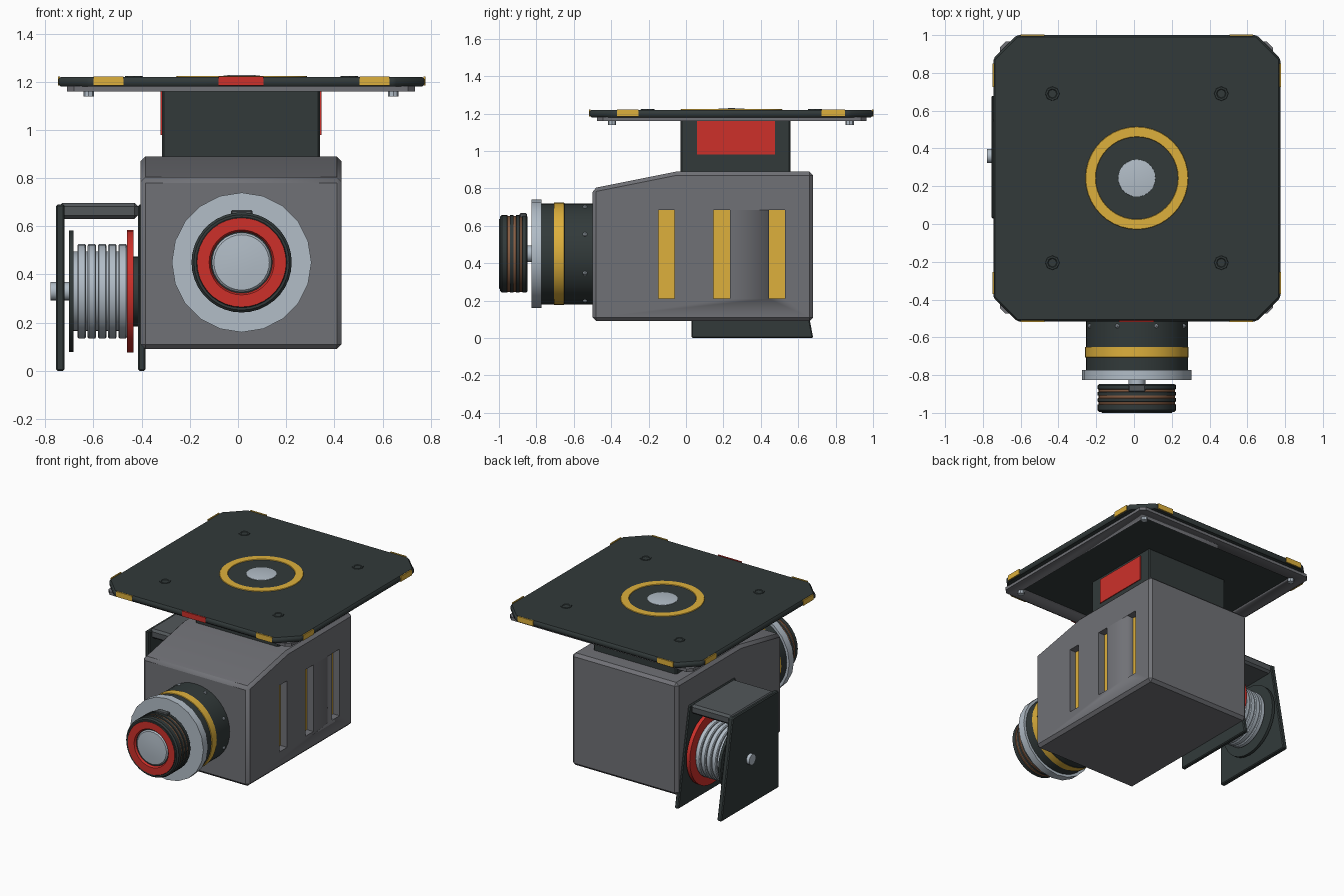
import bpy, bmesh, math
from mathutils import Vector

if "Cube" in bpy.data.objects:
    bpy.data.objects.remove(bpy.data.objects["Cube"])


def material(name, r, g, b):
    m = bpy.data.materials.new(name)
    lin = [((c / 255 + 0.055) / 1.055) ** 2.4 for c in (r, g, b)]
    m.diffuse_color = (*lin, 1)
    m.use_nodes = True
    m.node_tree.nodes["Principled BSDF"].inputs["Base Color"].default_value = m.diffuse_color
    return m


DARK = material("dark charcoal", 50, 58, 58)
GREY = material("mid grey", 112, 113, 118)
SLATE = material("slate", 82, 87, 90)
SILVER = material("silver", 178, 189, 199)
YELLOW = material("amber", 222, 176, 60)
RED = material("red", 205, 48, 42)
COPPER = material("copper", 134, 92, 66)


def finish(name, bm, mats, bevel=0, angle=35):
    bmesh.ops.recalc_face_normals(bm, faces=bm.faces)
    me = bpy.data.meshes.new(name)
    bm.to_mesh(me)
    bm.free()
    ob = bpy.data.objects.new(name, me)
    bpy.context.collection.objects.link(ob)
    for m in mats:
        me.materials.append(m)
    bpy.context.view_layer.objects.active = ob
    ob.select_set(True)
    if bevel:
        mod = ob.modifiers.new("bevel", 'BEVEL')
        mod.width, mod.segments, mod.limit_method = bevel, 1, 'ANGLE'
        bpy.ops.object.modifier_apply(modifier=mod.name)
    bpy.ops.object.shade_smooth_by_angle(angle=math.radians(angle))
    ob.select_set(False)
    return ob


def box(name, x, y, z, mat, bevel=0):
    """Box from (low, high) ranges."""
    bm = bmesh.new()
    bmesh.ops.create_cube(bm, size=1)
    for v in bm.verts:
        v.co = [(r[0] + r[1]) / 2 + c * (r[1] - r[0]) for r, c in zip((x, y, z), v.co)]
    return finish(name, bm, [mat], bevel)


def extrude(name, pts, axis, lo, hi, mat, bevel=0):
    """Extrude a 2D outline along x (points are y, z) or z (points are x, y)."""
    bm = bmesh.new()
    at = (lambda p: (lo, *p)) if axis == 'x' else (lambda p: (*p, lo))
    f = bm.faces.new([bm.verts.new(at(p)) for p in pts])
    new = bmesh.ops.extrude_face_region(bm, geom=[f])["geom"]
    step = Vector((hi - lo, 0, 0)) if axis == 'x' else Vector((0, 0, hi - lo))
    bmesh.ops.translate(bm, vec=step, verts=[v for v in new if isinstance(v, bmesh.types.BMVert)])
    return finish(name, bm, [mat], bevel)


def lathe(name, c, axis, prof, mats, n=32):
    """Revolve (position, radius[, material index]) points around an axis through c."""
    k = 'xyz'.index(axis)
    u, w = [i for i in range(3) if i != k]
    bm = bmesh.new()
    rings = []
    for p in prof:
        ring = []
        for i in range(n if p[1] > 0 else 1):
            a = 2 * math.pi * i / n
            co = list(c)
            co[k] = p[0]
            co[u] += p[1] * math.cos(a)
            co[w] += p[1] * math.sin(a)
            ring.append(bm.verts.new(co))
        rings.append(ring)
    for p, a, b in zip(prof, rings, rings[1:]):
        for i in range(n):
            j = (i + 1) % n
            vs = [a[i % len(a)], a[j % len(a)], b[j % len(b)], b[i % len(b)]]
            f = bm.faces.new(list(dict.fromkeys(vs)))
            f.material_index = p[2] if len(p) > 2 else 0
    return finish(name, bm, mats)


def disc(name, c, axis, lo, hi, r, mat, n=32):
    return lathe(name, c, axis, [(lo, 0), (lo, r), (hi, r), (hi, 0)], [mat], n)


def octagon(x0, x1, y0, y1, c):
    return [(x0 + c, y0), (x1 - c, y0), (x1, y0 + c), (x1, y1 - c),
            (x1 - c, y1), (x0 + c, y1), (x0, y1 - c), (x0, y0 + c)]


# Housing with sloped front top and lit slots on its right side
body = extrude("housing", [(-0.5, 0.09), (0.68, 0.09), (0.68, 0.89), (-0.05, 0.89), (-0.5, 0.80)],
               'x', -0.405, 0.43, GREY, 0.02)
for i, y in enumerate((-0.148, 0.148, 0.443)):
    cut = box("slot_cutter", (0.375, 0.5), (y, y + 0.087), (0.21, 0.685), GREY)
    mod = body.modifiers.new("slot", 'BOOLEAN')
    mod.object, mod.operation, mod.solver = cut, 'DIFFERENCE', 'EXACT'
    bpy.context.view_layer.objects.active = body
    bpy.ops.object.modifier_apply(modifier=mod.name)
    bpy.data.objects.remove(cut)
    box("slot_light", (0.372, 0.379), (y, y + 0.087), (0.21, 0.685), YELLOW)

# Neck with red side panels
box("neck", (-0.315, 0.34), (-0.03, 0.56), (0.87, 1.185), DARK, 0.008)
for x in (-0.321, 0.339):
    box("neck_panel", (x, x + 0.007), (0.06, 0.475), (0.98, 1.16), RED)

# Top plate with grey frame below
extrude("top_plate", octagon(-0.745, 0.775, -0.515, 1.0, 0.125), 'z', 1.18, 1.22, DARK, 0.01)
frame = extrude("plate_frame", octagon(-0.71, 0.735, -0.475, 0.965, 0.03), 'z', 1.16, 1.182, GREY)
cut = box("frame_cutter", (-0.62, 0.645), (-0.385, 0.875), (1.1, 1.3), GREY)
mod = frame.modifiers.new("opening", 'BOOLEAN')
mod.object, mod.operation = cut, 'DIFFERENCE'
bpy.context.view_layer.objects.active = frame
bpy.ops.object.modifier_apply(modifier=mod.name)
bpy.data.objects.remove(cut)
for x in (-0.62, 0.645):
    for y in (-0.395, 0.875):
        disc("frame_bolt", (x, y, 0), 'z', 1.138, 1.165, 0.022, SILVER, 8)

# Coloured marks on the plate edges
for lo, hi in ((-0.6, -0.475), (0.505, 0.63)):
    for y in (-0.518, 0.995):
        box("edge_mark", (lo, hi), (y, y + 0.008), (1.184, 1.222), YELLOW)
for lo, hi in ((-0.37, -0.255), (0.725, 0.85)):
    for x in (-0.748, 0.77):
        box("edge_mark", (x, x + 0.008), (lo, hi), (1.184, 1.222), YELLOW)
box("front_mark", (-0.08, 0.105), (-0.518, -0.510), (1.184, 1.222), RED)

# Plate top details: amber ring, centre dome, bolts
C = (0.015, 0.243, 0)
lathe("amber_ring", C, 'z', [(1.215, 0.275), (1.224, 0.27), (1.224, 0.22), (1.215, 0.215)], [YELLOW], 40)
lathe("centre_dome", C, 'z', [(1.215, 0.1), (1.222, 0.098), (1.227, 0.06), (1.229, 0)], [SILVER])
for x in (-0.432, 0.462):
    for y in (-0.205, 0.69):
        lathe("plate_bolt", (x, y, 0), 'z', [(1.215, 0.04), (1.224, 0.036), (1.224, 0.026),
                                             (1.2205, 0.022), (1.2205, 0)], [DARK], 8)

# Barrel with amber band, studs and flange
B = (0.015, 0, 0.45)
lathe("barrel", B, 'y', [(-0.49, 0), (-0.49, 0.27), (-0.65, 0.27), (-0.652, 0.274, 1), (-0.705, 0.274, 1),
                         (-0.707, 0.27), (-0.78, 0.27), (-0.78, 0)], [DARK, YELLOW], 40)
for i in range(8):
    a = math.radians(22.5 + 45 * i)
    bm = bmesh.new()
    bmesh.ops.create_icosphere(bm, subdivisions=1, radius=0.013)
    bmesh.ops.translate(bm, verts=bm.verts,
                        vec=(0.015 + 0.27 * math.cos(a), -0.54, 0.45 + 0.27 * math.sin(a)))
    finish("barrel_stud", bm, [SILVER])
lathe("flange", B, 'y', [(-0.772, 0), (-0.772, 0.29), (-0.826, 0.29), (-0.826, 0)], [SILVER], 20)
disc("lens_shaft", B, 'y', -0.87, -0.82, 0.045, SILVER, 16)

# Front lens: ribbed rim with copper rings, red ring and domed glass
rim = [(-0.848, 0), (-0.848, 0.2), (-0.855, 0.208)]
for y in (-0.882, -0.915, -0.948):
    rim += [(y + 0.008, 0.208), (y + 0.006, 0.203, 1), (y - 0.006, 0.203, 1), (y - 0.008, 0.208)]
rim += [(-0.985, 0.208), (-0.995, 0.198), (-0.995, 0.188), (-1.0, 0.185, 2), (-1.0, 0.135, 2),
        (-0.985, 0.128), (-0.985, 0)]
lathe("lens", B, 'y', rim, [DARK, COPPER, RED], 36)
lathe("lens_dome", B, 'y', [(-0.984, 0.124), (-0.993, 0.115), (-0.998, 0.06), (-1.0, 0)], [SILVER])
box("lens_latch", (-0.03, 0.06), (-0.89, -0.85), (0.6, 0.667), SLATE, 0.005)

# Side bracket: two tapered plates and a bridge
side = [(0.03, 0), (0.68, 0), (0.55, 0.69), (0.03, 0.69)]
extrude("outer_bracket", side, 'x', -0.755, -0.72, DARK, 0.006)
extrude("inner_bracket", side, 'x', -0.415, -0.385, DARK, 0.006)
box("bracket_bridge", (-0.745, -0.415), (0.06, 0.545), (0.63, 0.697), SLATE, 0.015)

# Reel on its axle
R = (0, 0.36, 0.33)
disc("axle", R, 'x', -0.778, -0.40, 0.038, SILVER, 16)
disc("reel_outer_disc", R, 'x', -0.702, -0.682, 0.252, DARK)
disc("reel_red_disc", R, 'x', -0.46, -0.433, 0.255, RED)
disc("reel_hub", R, 'x', -0.435, -0.41, 0.145, DARK, 24)
disc("reel_core", R, 'x', -0.69, -0.45, 0.165, SILVER)
for i in range(5):
    x = -0.667 + 0.0425 * i
    lathe("reel_coil", R, 'x', [(x, 0.15), (x, 0.19), (x + 0.005, 0.196), (x + 0.031, 0.196),
                                (x + 0.036, 0.19), (x + 0.036, 0.15)], [SILVER])
